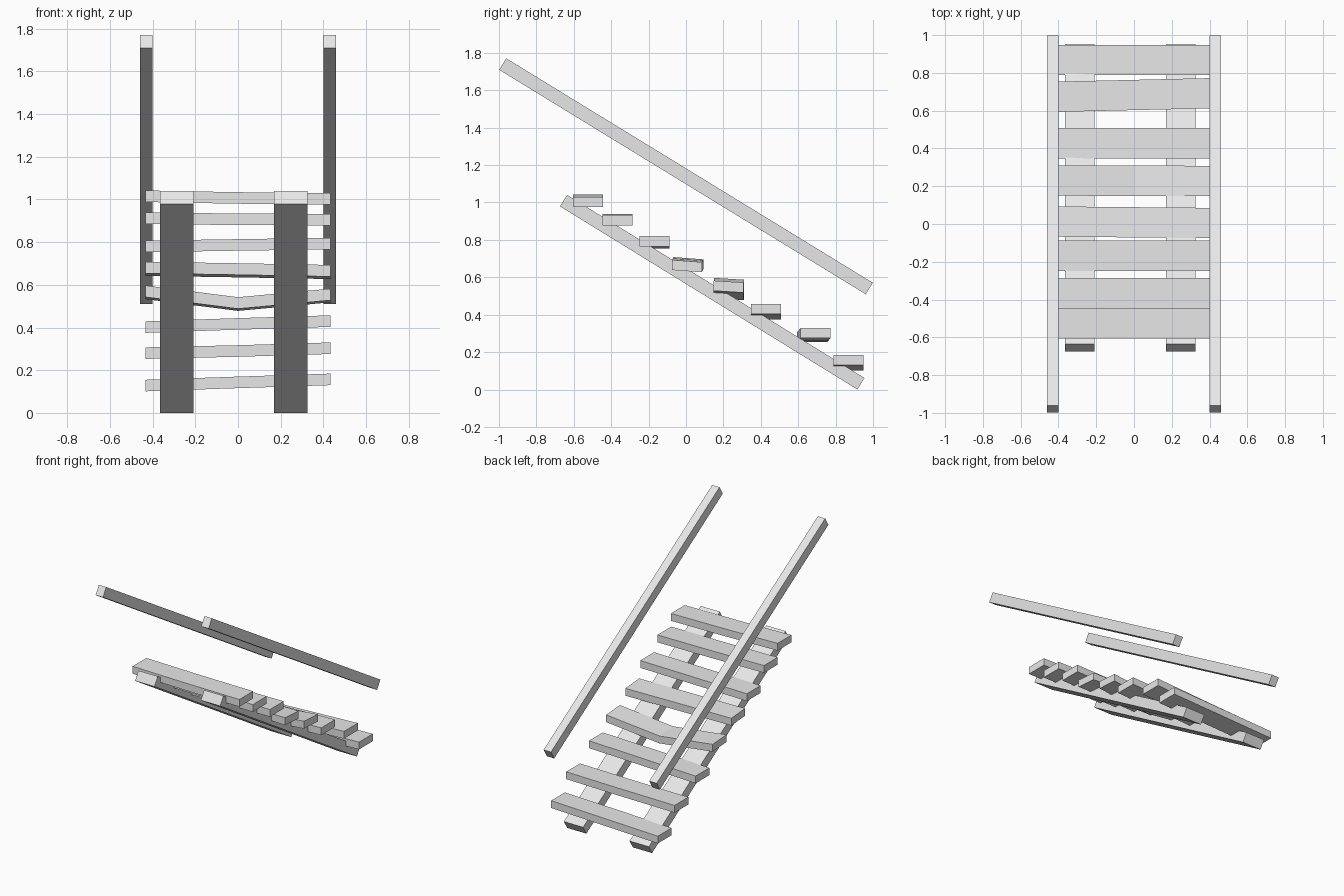
import bpy
import bmesh
from mathutils import Vector

default_cube = bpy.data.objects.get("Cube")
if default_cube:
    bpy.data.objects.remove(default_cube, do_unlink=True)

# Single plain grey for the whole staircase
grey = bpy.data.materials.new("plain_grey")
grey.use_nodes = True
grey.diffuse_color = (0.8, 0.8, 0.8, 1)
grey.node_tree.nodes["Principled BSDF"].inputs["Base Color"].default_value = grey.diffuse_color


def loft(name, sections):
    """Join a row of four-cornered sections into a closed solid."""
    bm = bmesh.new()
    rings = [[bm.verts.new(corner) for corner in section] for section in sections]
    for ring, following in zip(rings, rings[1:]):
        for i in range(4):
            j = (i + 1) % 4
            bm.faces.new((ring[i], ring[j], following[j], following[i]))
    bm.faces.new(rings[0])
    bm.faces.new(rings[-1])
    bmesh.ops.recalc_face_normals(bm, faces=bm.faces)
    mesh = bpy.data.meshes.new(name)
    bm.to_mesh(mesh)
    bm.free()
    mesh.materials.append(grey)
    part = bpy.data.objects.new(name, mesh)
    bpy.context.collection.objects.link(part)
    return part


def sloped_beam(name, x, width, top, bottom, thickness):
    """Straight square-cut beam running from a high front to a low back."""
    start, end = Vector((x, *top)), Vector((x, *bottom))
    across = Vector((width / 2, 0, 0))
    along = (end - start).normalized()
    up = Vector((1, 0, 0)).cross(along) * thickness / 2
    loft(name, [[p - across - up, p + across - up, p + across + up, p - across + up]
                for p in (start, end)])


def tread(name, y_ends, heights, pitch=0.0, half_length=0.434, depth=0.16, thickness=0.054):
    """Plank through three stations, so that it can tilt, twist or sag."""
    y_mid = sum(y_ends) / 2
    stations = zip((-half_length, 0, half_length), (y_ends[0], y_mid, y_ends[1]), heights)
    sections = []
    for x, y, z in stations:
        front, back = y - depth / 2, y + depth / 2
        low, high = z - thickness / 2, z + thickness / 2
        sections.append([(x, front, low + pitch), (x, back, low - pitch),
                         (x, back, high - pitch), (x, front, high + pitch)])
    loft(name, sections)


# Handrails
for side, x in (("right", -0.43), ("left", 0.43)):
    sloped_beam(side + "_handrail", x, 0.06, (-0.98, 1.74), (0.98, 0.54), 0.072)

# Stringers under the treads
for side, x in (("right", -0.287), ("left", 0.248)):
    sloped_beam(side + "_stringer", x, 0.157, (-0.655, 1.01), (0.935, 0.031), 0.072)

# Crooked treads, from top to bottom
tread("tread_top", (-0.525, -0.525), (1.015, 1.007, 1.003))
tread("tread_second", (-0.367, -0.367), (0.912, 0.907, 0.905))
tread("tread_third", (-0.168, -0.168), (0.78, 0.787, 0.793))
tread("tread_fourth", (0.013, 0.005), (0.675, 0.668, 0.66), pitch=0.006)
tread("tread_sagging", (0.23, 0.228), (0.565, 0.51, 0.55), pitch=0.005)
tread("tread_sixth", (0.428, 0.428), (0.402, 0.417, 0.43))
tread("tread_seventh", (0.673, 0.693), (0.28, 0.29, 0.303))
tread("tread_bottom", (0.868, 0.868), (0.128, 0.143, 0.157))
